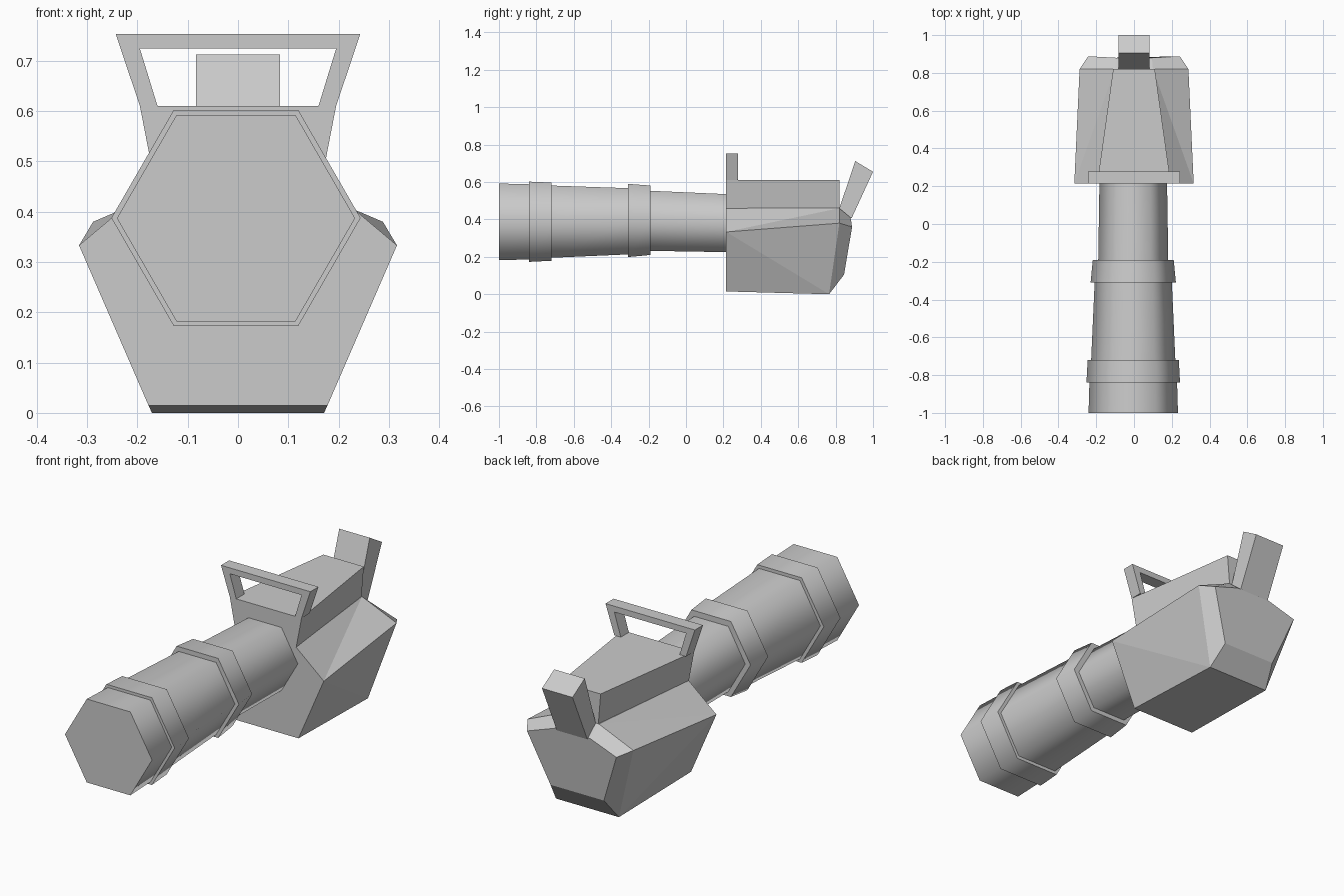
import bpy, math

old = bpy.data.objects.get("Cube")
if old:
    bpy.data.objects.remove(old, do_unlink=True)

GREY = (0.6, 0.6, 0.6, 1.0)
mat = bpy.data.materials.new("plain grey")
mat.use_nodes = True
mat.diffuse_color = GREY
mat.node_tree.nodes["Principled BSDF"].inputs["Base Color"].default_value = GREY


def make(name, verts, faces):
    me = bpy.data.meshes.new(name)
    me.from_pydata(verts, [], faces)
    me.materials.append(mat)
    ob = bpy.data.objects.new(name, me)
    bpy.context.collection.objects.link(ob)
    bpy.ops.object.select_all(action='DESELECT')
    ob.select_set(True)
    bpy.context.view_layer.objects.active = ob
    bpy.ops.object.mode_set(mode='EDIT')
    bpy.ops.mesh.select_all(action='SELECT')
    bpy.ops.mesh.normals_make_consistent(inside=False)
    bpy.ops.object.mode_set(mode='OBJECT')
    return ob


def bridge(a, b, n):
    """Quads joining two rings of n vertices starting at a and b."""
    return [(a + i, a + (i + 1) % n, b + (i + 1) % n, b + i) for i in range(n)]


def ring(half, y=None):
    """Mirror a half outline of (x, y, z) points into a closed ring."""
    return half + [(-x, yy, z) for x, yy, z in reversed(half)]


# Barrel: six-sided stepped profile of (y, lowest z, highest z)
profile = [(-1.0, .182, .592), (-.84, .186, .588), (-.84, .173, .602), (-.72, .179, .597),
           (-.72, .195, .581), (-.31, .213, .567), (-.31, .199, .590), (-.19, .210, .581),
           (-.19, .232, .553), (.22, .225, .535)]
verts, faces = [], []
for y, lo, hi in profile:
    r = (hi - lo) / 2 / math.cos(math.pi / 6)
    for i in range(6):
        a = i * math.pi / 3
        verts.append((-.004 + r * math.cos(a), y, (lo + hi) / 2 + r * math.sin(a)))
for k in range(len(profile) - 1):
    faces += bridge(k * 6, k * 6 + 6, 6)
faces += [tuple(range(6)), tuple(range(len(verts) - 6, len(verts)))]
make("barrel", verts, faces)
bpy.ops.object.shade_smooth_by_angle(angle=math.radians(65))

# Body: three rings, each listed shoulder, side, bottom
front = ring([(.165, .215, .46), (.316, .215, .333), (.178, .215, .015)])
back = ring([(.10, .82, .46), (.288, .82, .38), (.171, .765, 0)])
rear = ring([(.095, .88, .41), (.243, .888, .36), (.145, .845, .105)])
faces = [tuple(range(6)), tuple(range(12, 18)), (2, 3, 9, 8), (5, 0, 6, 11)]
for f, b in (((0, 1, 2), (6, 7, 8)), ((5, 4, 3), (11, 10, 9))):
    faces += [(f[0], b[0], f[1]), (f[1], b[0], b[1]), (f[1], b[1], b[2]), (f[1], b[2], f[2])]
faces += bridge(6, 12, 6)
make("body", front + back + rear, faces)

# Raised deck that narrows towards the back
deck = ring([(.195, .215, .61), (.165, .215, .455)]) + ring([(.11, .82, .61), (.097, .82, .455)])
make("top_deck", deck, [(0, 1, 2, 3), (4, 5, 6, 7)] + bridge(0, 4, 4))

# Front sight: flared frame with an open window
outer = [(.195, .61), (.243, .753), (-.243, .753), (-.195, .61)]
inner = [(.16, .61), (.195, .724), (-.195, .724), (-.16, .61)]
verts = [(x, y, z) for y in (.215, .278) for x, z in outer + inner]
faces = []
for i in range(3):
    faces += [(i, i + 1, i + 5, i + 4), (i + 8, i + 9, i + 13, i + 12),
              (i, i + 1, i + 9, i + 8), (i + 4, i + 5, i + 13, i + 12)]
faces += [(0, 4, 12, 8), (3, 7, 15, 11)]
make("front_sight_frame", verts, faces)

# Rear block: slanted post rising from the back edge
side = [(.82, .46), (.905, .712), (1.0, .655), (.885, .405)]
verts = [(x, y, z) for x in (-.083, .083) for y, z in side]
make("rear_post", verts, [(0, 1, 2, 3), (4, 5, 6, 7)] + bridge(0, 4, 4))
